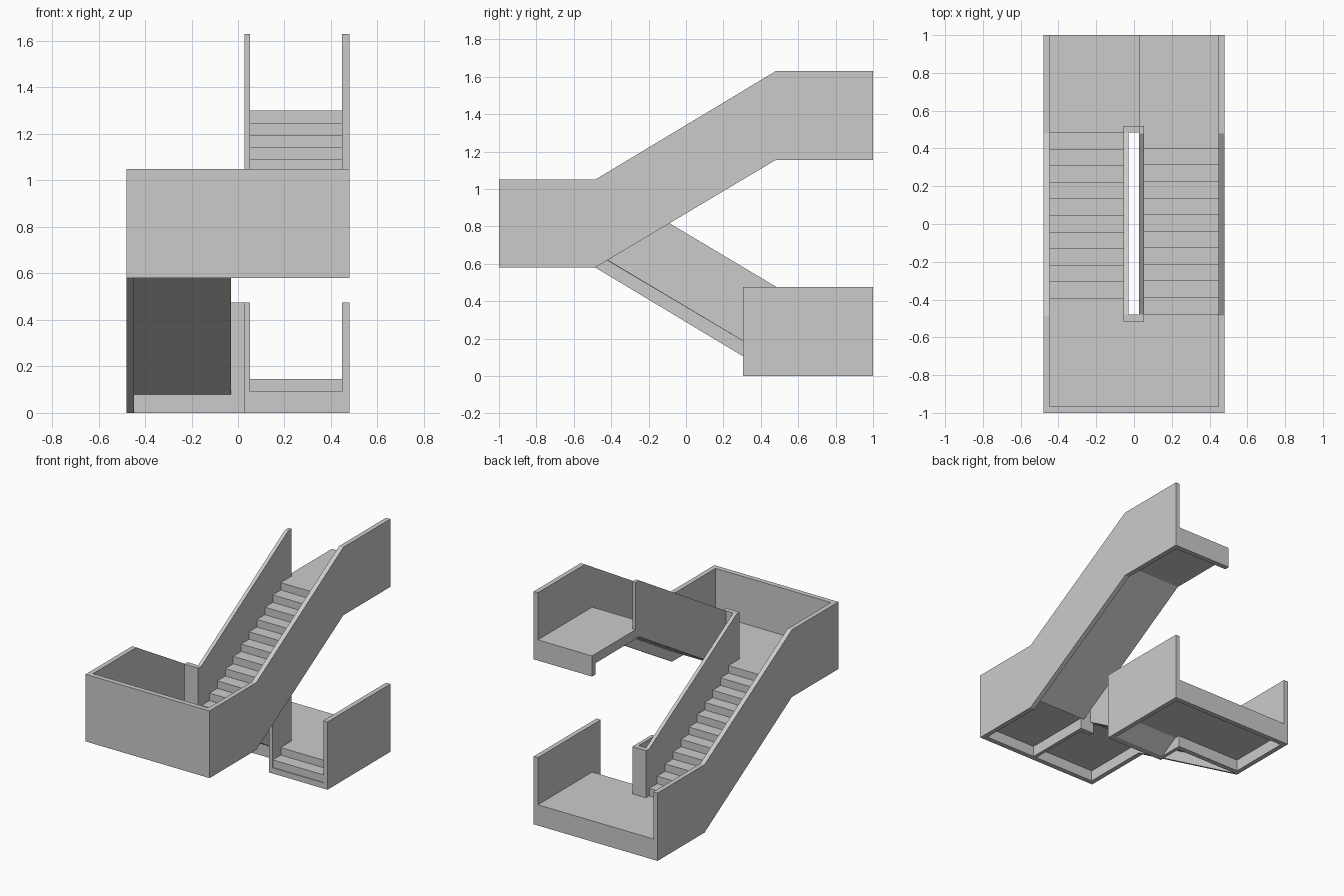
import bpy, bmesh

if "Cube" in bpy.data.objects:
    bpy.data.objects.remove(bpy.data.objects["Cube"])

RUN, RISE, N = 0.0877, 0.0525, 11      # tread depth, riser height, risers per flight
LOW, MID, TOP = 0.145, 0.7225, 1.30    # floor heights


def extrude_x(name, x0, x1, profile):
    """Extrude a (y, z) outline from x0 to x1."""
    bm = bmesh.new()
    face = bm.faces.new([bm.verts.new((x0, y, z)) for y, z in profile])
    moved = bmesh.ops.extrude_face_region(bm, geom=[face])["geom"]
    bmesh.ops.translate(bm, vec=(x1 - x0, 0, 0),
                        verts=[g for g in moved if isinstance(g, bmesh.types.BMVert)])
    bmesh.ops.recalc_face_normals(bm, faces=bm.faces[:])
    mesh = bpy.data.meshes.new(name)
    bm.to_mesh(mesh)
    bm.free()
    obj = bpy.data.objects.new(name, mesh)
    bpy.context.collection.objects.link(obj)
    return obj


def box(name, x0, x1, y0, y1, z0, z1):
    return extrude_x(name, x0, x1, [(y0, z0), (y1, z0), (y1, z1), (y0, z1)])


def steps(y, z, direction, count):
    """Zigzag outline: up a riser, then along a tread."""
    pts = [(y, z)]
    for i in range(count):
        z += RISE
        pts.append((y, z))
        if i < count - 1:
            y += direction * RUN
            pts.append((y, z))
    return pts


# outer parapets
extrude_x("left_outer_parapet", -0.48, -0.447,
          [(1, 0), (1, 0.475), (0.48, 0.475), (-0.485, 1.05), (-1, 1.05),
           (-1, 0.58), (-0.485, 0.58), (0.48, 0)])
extrude_x("right_outer_parapet", 0.447, 0.48,
          [(-1, 0.58), (-1, 1.05), (-0.485, 1.05), (0.48, 1.63), (1, 1.63),
           (1, 1.155), (0.48, 1.155), (-0.485, 0.58)])
box("middle_front_parapet", -0.447, 0.447, -1, -0.965, 0.58, 1.05)
box("lower_right_parapet", 0.447, 0.48, 0.305, 1, 0, 0.475)

# inner parapets around the open well
extrude_x("left_inner_parapet", -0.055, -0.03,
          [(0.485, 0.08), (0.485, 0.475), (-0.48, 1.05), (-0.48, 0.655)])
extrude_x("right_inner_parapet", 0.027, 0.052,
          [(-0.48, 0.655), (-0.48, 1.05), (0.48, 1.63), (0.52, 1.63),
           (0.52, 1.235), (0.48, 1.235)])
box("lower_inner_parapet", 0.027, 0.052, 0.305, 0.485, 0, 0.475)
box("lower_well_end", -0.055, 0.052, 0.485, 0.52, 0, 0.475)
box("middle_well_end", -0.055, 0.052, -0.515, -0.48, 0.58, 1.05)

# stair flights with sloping undersides
extrude_x("lower_flight", -0.447, -0.055,
          steps(0.485, LOW, -1, N) + [(-0.485, MID), (-0.485, 0.655), (0.485, 0.08)])
extrude_x("upper_flight", 0.052, 0.447,
          steps(-0.478, MID, 1, N) + [(0.48, TOP), (0.48, 1.235), (-0.478, 0.655)])
extrude_x("entry_steps", 0.052, 0.447,
          [(0.305, 0), (0.305, LOW - 2 * RISE), (0.311, LOW - 2 * RISE),
           (0.311, LOW - RISE), (0.399, LOW - RISE), (0.399, LOW),
           (0.485, LOW), (0.485, 0.08), (0.35, 0)])

# landing slabs
box("lower_landing", -0.447, 0.447, 0.485, 1, 0.08, LOW)
box("middle_landing", -0.447, 0.447, -0.965, -0.48, 0.655, MID)
box("upper_landing", 0.027, 0.447, 0.48, 1, 1.235, TOP)

# downstand rims under the landings
box("lower_back_rim", -0.447, 0.447, 0.965, 1, 0, 0.08)
box("lower_front_rim", -0.447, 0.027, 0.485, 0.52, 0, 0.08)
box("upper_back_rim", 0.027, 0.447, 0.965, 1, 1.155, 1.235)
box("middle_beam", 0.027, 0.052, -0.965, -0.48, 0.58, 0.655)
